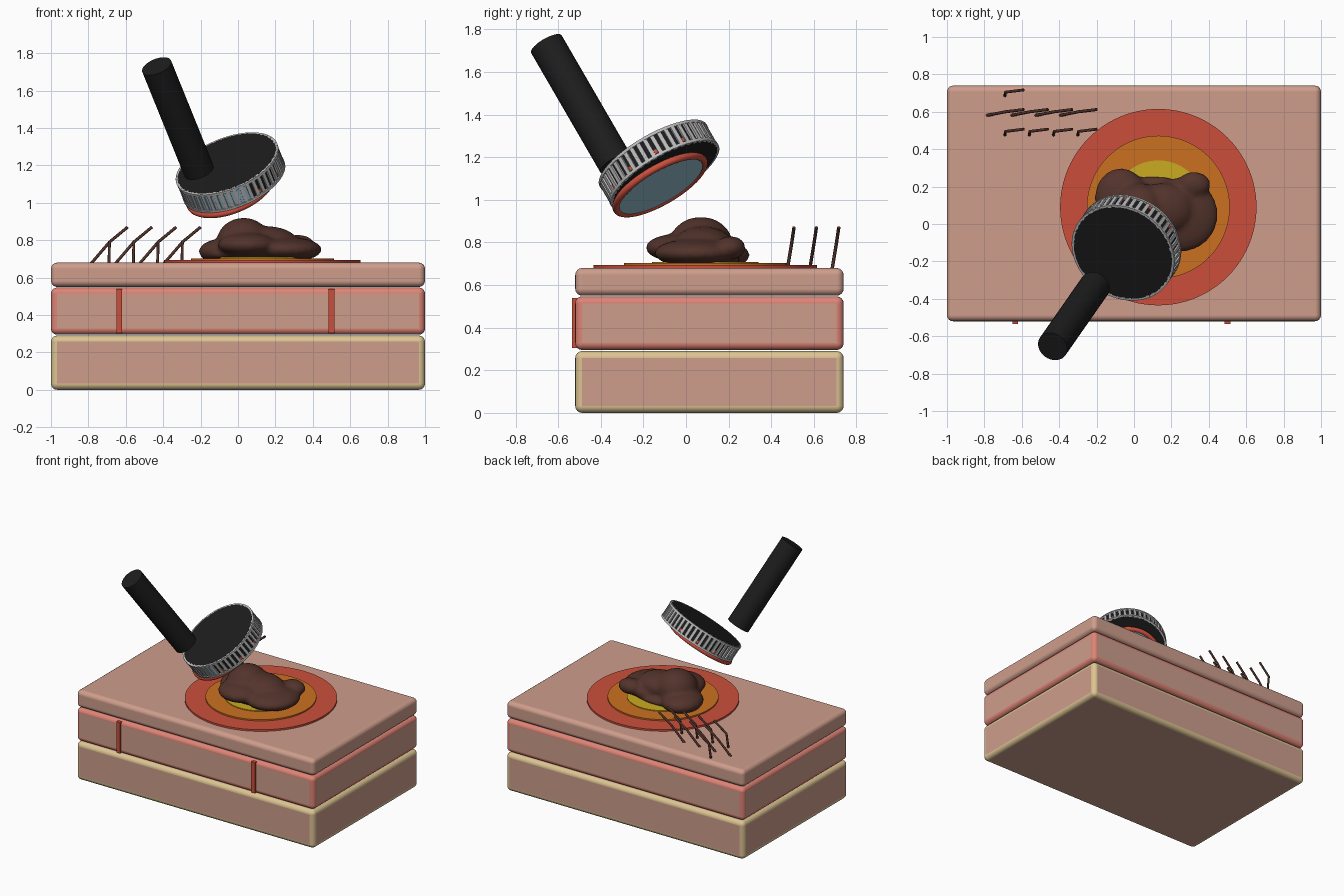
import bpy, bmesh, math
from mathutils import Vector, Matrix

old = bpy.data.objects.get("Cube")
if old:
    bpy.data.objects.remove(old, do_unlink=True)


def material(name, r, g, b):
    m = bpy.data.materials.new(name)
    m.use_nodes = True
    m.diffuse_color = (r, g, b, 1)
    m.node_tree.nodes["Principled BSDF"].inputs["Base Color"].default_value = (r, g, b, 1)
    return m


SKIN = material("skin pink", .62, .34, .265)
DERMIS = material("dermis rose", .73, .23, .18)
FAT = material("fat cream", .72, .55, .29)
RED = material("warning red", .6, .078, .045)
ORANGE = material("warm orange", .6, .165, .015)
YELLOW = material("deep yellow", .6, .41, .015)
BROWN = material("dark brown", .085, .033, .024)
BLACK = material("matte black", .012, .012, .012)
SILVER = material("silver", .5, .5, .51)
GLASS = material("lens blue", .3, .5, .6)


def finish(name, bm, mats, smooth=False):
    me = bpy.data.meshes.new(name)
    bm.to_mesh(me)
    bm.free()
    ob = bpy.data.objects.new(name, me)
    bpy.context.collection.objects.link(ob)
    for m in mats:
        me.materials.append(m)
    if smooth:
        bpy.context.view_layer.objects.active = ob
        bpy.ops.object.select_all(action='DESELECT')
        ob.select_set(True)
        bpy.ops.object.shade_smooth_by_angle(angle=math.radians(40))
    return ob


def frame(center, axis):
    return Matrix.Translation(center) @ axis.to_track_quat('Z', 'Y').to_matrix().to_4x4()


def cylinder(name, center, axis, radius, depth, mat, sides=64):
    bm = bmesh.new()
    bmesh.ops.create_cone(bm, cap_ends=True, segments=sides, radius1=radius,
                          radius2=radius, depth=depth, matrix=frame(center, axis))
    return finish(name, bm, [mat], True)


def box(bm, size, matrix):
    return bmesh.ops.create_cube(bm, size=1, matrix=matrix @ Matrix.Diagonal((*size, 1)))


UP = Vector((0, 0, 1))

# Tissue layers: pink flats with rounded coloured edges
for name, low, high, edge in (("fat_layer", 0, .29, FAT), ("dermis_layer", .295, .547, DERMIS),
                              ("skin_layer", .55, .68, SKIN)):
    bm = bmesh.new()
    box(bm, (2, 1.26, high - low), Matrix.Translation((0, .11, (low + high) / 2)))
    ob = finish(name, bm, [SKIN, edge])
    for p in ob.data.polygons:
        p.use_smooth = True
    bev = ob.modifiers.new("rounded edges", 'BEVEL')
    bev.width, bev.segments, bev.material = .033, 4, 1
    bev.harden_normals = True

# Blood vessels on the front
for side, x in (("right", -.635), ("left", .5)):
    bm = bmesh.new()
    box(bm, (.03, .03, .235), Matrix.Translation((x, -.519, .422)))
    finish("vessel_" + side, bm, [RED])

# Stacked target discs
for name, r, top, mat in (("outer_disc", .525, .693, RED), ("middle_disc", .382, .703, ORANGE),
                          ("inner_disc", .25, .709, YELLOW)):
    cylinder(name, Vector((.13, .09, (top + .67) / 2)), UP, r, top - .67, mat, 96)

# Lumpy mole, fused from ellipsoids
bm = bmesh.new()
for c, s in (((.03, .07, .79), (.145, .15, .13)), ((-.07, .14, .74), (.14, .16, .07)),
             ((.05, -.04, .775), (.16, .15, .065)), ((.25, .05, .75), (.2, .2, .068)),
             ((.32, .21, .775), (.09, .07, .055)), ((.15, .08, .79), (.17, .14, .085)),
             ((.1, .08, .72), (.27, .18, .04))):
    bmesh.ops.create_uvsphere(bm, u_segments=32, v_segments=16, radius=1,
                              matrix=Matrix.Translation(c) @ Matrix.Diagonal((*s, 1)))
mole = finish("mole", bm, [BROWN], True)
rem = mole.modifiers.new("fuse", 'REMESH')
rem.mode, rem.voxel_size, rem.use_smooth_shade = 'VOXEL', .013, True
smo = mole.modifiers.new("soften", 'SMOOTH')
smo.factor, smo.iterations = .5, 10

# Bent hairs in three rows
hairs = bpy.data.curves.new("hairs", 'CURVE')
hairs.dimensions = '3D'
hairs.bevel_depth, hairs.bevel_resolution, hairs.use_fill_caps = .008, 2, True
for y, count, lean in ((.5, 4, .1), (.605, 4, .2), (.71, 1, .1)):
    for i in range(count):
        tip = -.59 + .13 * i
        s = hairs.splines.new('POLY')
        s.points.add(2)
        for p, co in zip(s.points, ((tip - lean, y - .025, .67), (tip - .097, y - .005, .79),
                                    (tip, y + .007, .87))):
            p.co = (*co, 1)
hairs.materials.append(BROWN)
bpy.context.collection.objects.link(bpy.data.objects.new("hairs", hairs))

# Magnifier: handle floats just off the head, sharing its axis
N = Vector((-.405, -.58, 1)).normalized()
TOP = Vector((-.06, -.155, 1.21))
UPHILL = (UP - N * N.z).normalized()
T = .12
cylinder("handle", Vector((-.3215, -.4925, 1.45)), N, .083, .686, BLACK, 32)
cylinder("head_core", TOP - N * T / 2, N, .278, T, BLACK)

# Silver grip: rims and bars around the head
for name, d in (("upper_rim", .008), ("lower_rim", T - .008)):
    bm = bmesh.new()
    circles = []
    for r, z in ((.276, -.007), (.29, -.007), (.29, .007), (.276, .007)):
        circles.append(bmesh.ops.create_circle(
            bm, segments=64, radius=r, matrix=frame(TOP - N * (d - z), N))["verts"])
    for k in range(4):
        a, b = circles[k], circles[(k + 1) % 4]
        for i in range(64):
            j = (i + 1) % 64
            bm.faces.new((a[i], a[j], b[j], b[i]))
    bmesh.ops.recalc_face_normals(bm, faces=bm.faces)
    finish(name, bm, [SILVER], True)

bars, panes, lamps = bmesh.new(), bmesh.new(), bmesh.new()
BARS = 48
mid = frame(TOP - N * T / 2, N)
for i in range(BARS):
    step = 2 * math.pi / BARS
    box(bars, (.014, .02, T), mid @ Matrix.Rotation(i * step, 4, 'Z')
        @ Matrix.Translation((.281, 0, 0)))
    gap = mid @ Matrix.Rotation((i + .5) * step, 4, 'Z')
    downhill = -(gap.to_3x3() @ Vector((1, 0, 0))).dot(UPHILL)
    if downhill > .6:
        box(panes, (.006, .018, .09), gap @ Matrix.Translation((.279, 0, 0)))
    elif i % 4 == 0:
        box(lamps, (.006, .016, .02), gap @ Matrix.Translation((.279, 0, -.03)))
finish("grip_bars", bars, [SILVER])
finish("lens_windows", panes, [GLASS])
finish("red_lamps", lamps, [RED])

# Lens and its red ring under the head
LENS = Vector((-.04, -.122, 1.07))
cylinder("lens", LENS, N, .235, .02, GLASS)
bpy.ops.mesh.primitive_torus_add(major_radius=.235, minor_radius=.017, major_segments=64,
                                 minor_segments=12, location=LENS,
                                 rotation=N.to_track_quat('Z', 'Y').to_euler())
ring = bpy.context.object
ring.name = "lens_ring"
ring.data.materials.append(RED)
bpy.ops.object.shade_smooth_by_angle(angle=math.radians(60))
